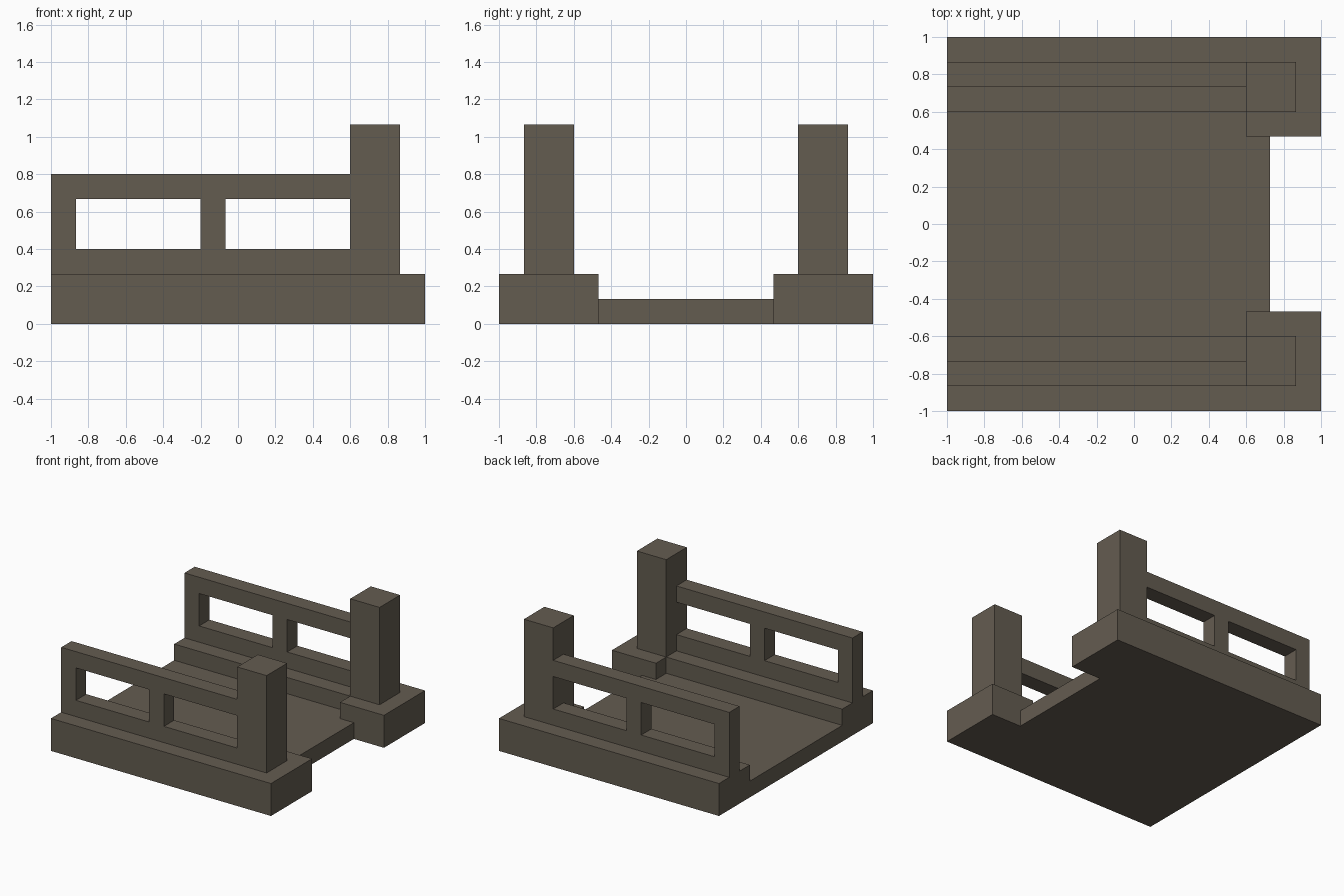
import bpy
import bmesh
from mathutils import Vector

if "Cube" in bpy.data.objects:
    bpy.data.objects.remove(bpy.data.objects["Cube"], do_unlink=True)

U = 2 / 15  # building module: the model is 15 modules long
HALF = 7.5  # half the length, in modules

stone = bpy.data.materials.new("weathered_stone")
stone.use_nodes = True
colour = (0.127, 0.107, 0.081, 1)
stone.diffuse_color = colour
stone.node_tree.nodes["Principled BSDF"].inputs["Base Color"].default_value = colour


def extrude_faces(name, polygons, direction):
    """Make a solid by extruding flat polygons, given in modules."""
    bm = bmesh.new()
    for poly in polygons:
        bm.faces.new([bm.verts.new(Vector(p) * U) for p in poly])
    bmesh.ops.remove_doubles(bm, verts=bm.verts, dist=0.001)
    result = bmesh.ops.extrude_face_region(bm, geom=bm.faces[:], use_keep_orig=True)
    moved = [v for v in result["geom"] if isinstance(v, bmesh.types.BMVert)]
    bmesh.ops.translate(bm, verts=moved, vec=Vector(direction) * U)
    bmesh.ops.dissolve_limit(bm, angle_limit=0.01, verts=bm.verts, edges=bm.edges)
    bmesh.ops.recalc_face_normals(bm, faces=bm.faces)
    mesh = bpy.data.meshes.new(name)
    bm.to_mesh(mesh)
    bm.free()
    mesh.materials.append(stone)
    obj = bpy.data.objects.new(name, mesh)
    bpy.context.collection.objects.link(obj)
    return obj


def slab(name, outline, bottom, top):
    return extrude_faces(name, [[(x, y, bottom) for x, y in outline]], (0, 0, top - bottom))


# Deck: low floor with a narrower tongue between the plinths
deck = [(-HALF, -4.5), (4.5, -4.5), (4.5, -3.5), (5.45, -3.5)]
slab("deck", deck + [(x, -y) for x, y in reversed(deck)], 0, 1)

# Railing frame: a grid of panels that leaves out the two windows
xs = [-HALF, -6.5, -1.5, -0.5, 4.5]
zs = [2, 3, 5, 6]

for side, name in ((-1, "front"), (1, "back")):
    # Curb widening into the plinth that carries the post
    curb = [(-HALF, HALF), (HALF, HALF), (HALF, 3.5), (4.5, 3.5), (4.5, 4.5), (-HALF, 4.5)]
    slab(name + "_curb", [(x, y * side) for x, y in curb], 0, 2)

    # Square post
    post = [(4.5, 4.5), (6.5, 4.5), (6.5, 6.5), (4.5, 6.5)]
    slab(name + "_post", [(x, y * side) for x, y in post], 2, 8)

    # Railing, flush with the outer face of the post
    y = 6.5 * side
    panels = [[(xs[i], y, zs[k]), (xs[i + 1], y, zs[k]),
               (xs[i + 1], y, zs[k + 1]), (xs[i], y, zs[k + 1])]
              for i in range(4) for k in range(3)
              if not (k == 1 and i in (1, 3))]
    extrude_faces(name + "_railing", panels, (0, -side, 0))
